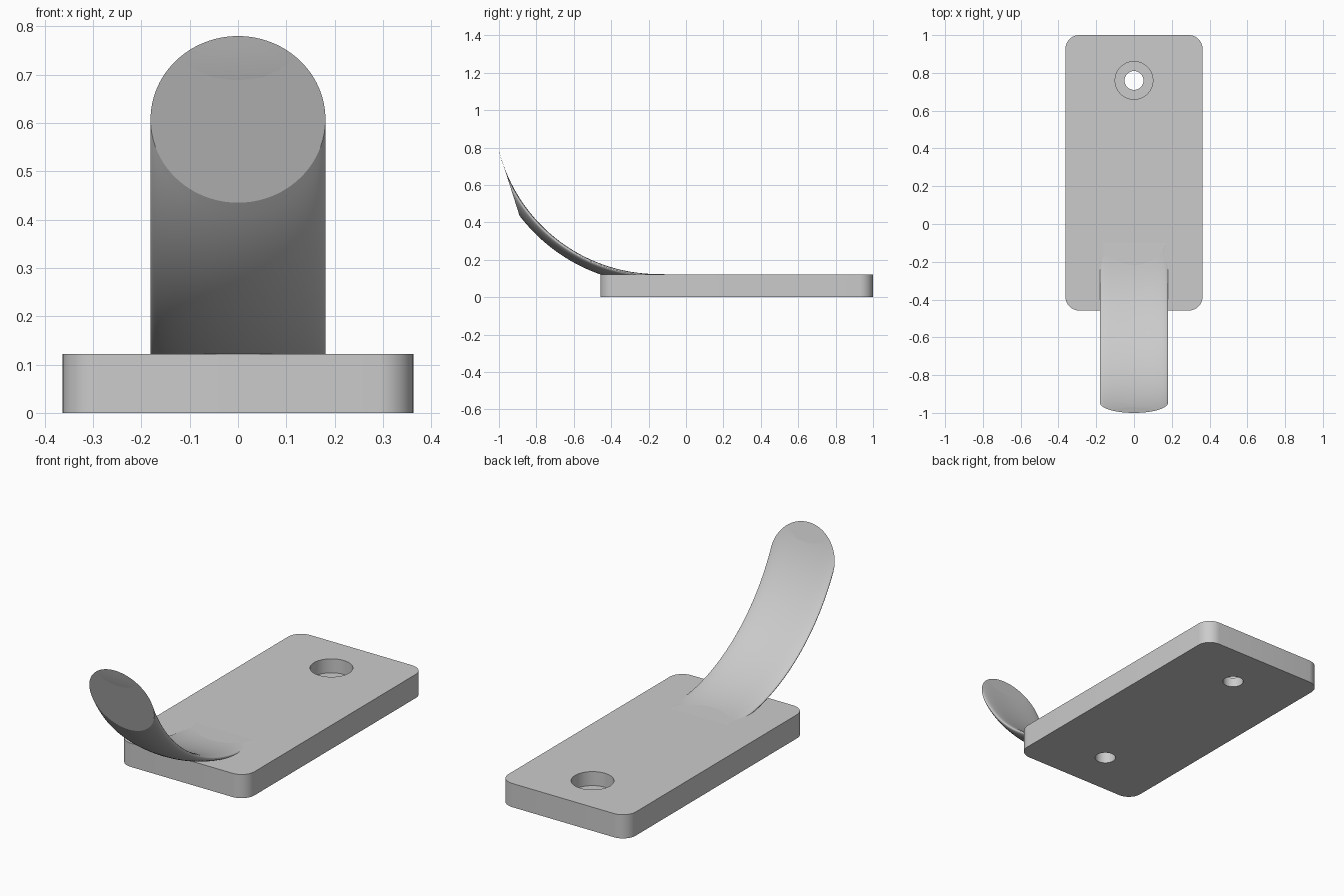
import bpy, bmesh, math
from mathutils import Matrix, Vector

cube = bpy.data.objects.get("Cube")
if cube:
    bpy.data.objects.remove(cube, do_unlink=True)

grey = bpy.data.materials.new("plain grey")
grey.use_nodes = True
colour = (0.6, 0.6, 0.6, 1)
grey.diffuse_color = colour
grey.node_tree.nodes["Principled BSDF"].inputs["Base Color"].default_value = colour


def make_object(name, bm):
    bmesh.ops.recalc_face_normals(bm, faces=bm.faces)
    mesh = bpy.data.meshes.new(name)
    bm.to_mesh(mesh)
    bm.free()
    obj = bpy.data.objects.new(name, mesh)
    bpy.context.collection.objects.link(obj)
    mesh.materials.append(grey)
    return obj


def select(obj):
    bpy.ops.object.select_all(action='DESELECT')
    obj.select_set(True)
    bpy.context.view_layer.objects.active = obj


def drill(target, radius, y, bottom, top):
    bm = bmesh.new()
    bmesh.ops.create_cone(bm, cap_ends=True, segments=64, radius1=radius,
                          radius2=radius, depth=top - bottom,
                          matrix=Matrix.Translation((0, y, (top + bottom) / 2)))
    cutter = make_object("hole_cutter", bm)
    cutter.hide_render = True
    mod = target.modifiers.new("hole", 'BOOLEAN')
    mod.operation = 'DIFFERENCE'
    mod.solver = 'EXACT'
    mod.object = cutter
    select(target)
    bpy.ops.object.modifier_apply(modifier=mod.name)
    bpy.data.objects.remove(cutter, do_unlink=True)


# Mounting plate with rounded vertical corners
half_width, front, back, thick = 0.363, -0.458, 1.0, 0.122
bm = bmesh.new()
bmesh.ops.create_cube(bm, size=1)
bmesh.ops.scale(bm, vec=(2 * half_width, back - front, thick), verts=bm.verts)
bmesh.ops.translate(bm, vec=(0, (front + back) / 2, thick / 2), verts=bm.verts)
uprights = [e for e in bm.edges if abs(e.verts[0].co.z - e.verts[1].co.z) > 0.05]
bmesh.ops.bevel(bm, geom=uprights, offset=0.073, segments=10, profile=0.5,
                affect='EDGES')
plate = make_object("mounting_plate", bm)

# Counterbored back screw hole, and the front one closed by the hook
drill(plate, 0.05, 0.76, -0.1, 0.3)
drill(plate, 0.1, 0.76, 0.05, 0.3)
drill(plate, 0.05, -0.22, -0.1, 0.06)

# Hook: a tilted disc swept about a sideways axis until it sinks into the plate
sides, steps, sweep = 96, 40, math.radians(71)
radius = 0.181
tip = Vector((0, -1, 0.78))
down = Vector((0, 0.304, -0.953)).normalized()
pivot = Vector((0, -0.15, 1.0))
rim = []
for i in range(sides):
    a = math.tau * i / sides
    rim.append(tip + down * radius * (1 - math.cos(a))
               + Vector((radius * math.sin(a), 0, 0)))
bm = bmesh.new()
rings = []
for k in range(steps + 1):
    turn = Matrix.Rotation(sweep * k / steps, 3, 'X')
    rings.append([bm.verts.new(pivot + turn @ (p - pivot)) for p in rim])
for r0, r1 in zip(rings, rings[1:]):
    for i in range(sides):
        j = (i + 1) % sides
        bm.faces.new((r0[i], r0[j], r1[j], r1[i]))
bm.faces.new(rings[0])
bm.faces.new(rings[-1])
hook = make_object("hook", bm)

for obj in (plate, hook):
    select(obj)
    bpy.ops.object.shade_smooth_by_angle(angle=math.radians(30))
# Keep the disc face at the tip crisp and flat
for poly in hook.data.polygons:
    if len(poly.vertices) > 4:
        poly.use_smooth = False
